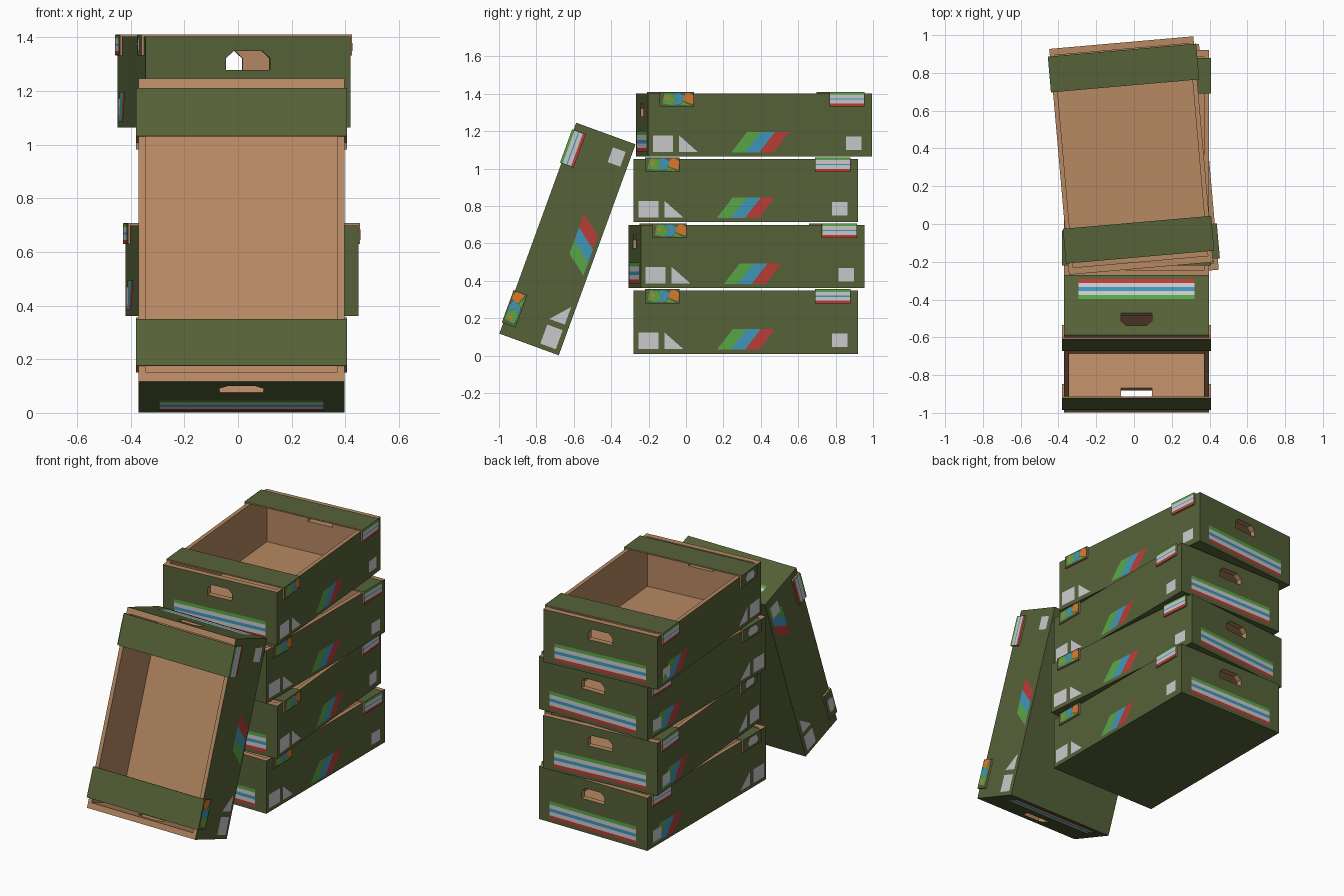
import bpy, bmesh, math
from mathutils import Matrix, Vector

if "Cube" in bpy.data.objects:
    bpy.data.objects.remove(bpy.data.objects["Cube"])


def srgb(r, g, b):
    lin = lambda c: c / 12.92 if c <= 0.04045 else ((c + 0.055) / 1.055) ** 2.4
    return (*[lin(v / 255) for v in (r, g, b)], 1)


PALETTE = [("olive_green", (86, 98, 56)), ("cardboard_brown", (182, 136, 98)),
           ("label_white", (202, 202, 206)), ("leaf_green", (88, 166, 70)),
           ("sky_blue", (64, 150, 186)), ("stripe_red", (186, 60, 54)),
           ("orange", (220, 120, 44))]
MATS = []
for name, rgb in PALETTE:
    m = bpy.data.materials.new(name)
    m.diffuse_color = srgb(*rgb)
    m.use_nodes = True
    m.node_tree.nodes["Principled BSDF"].inputs["Base Color"].default_value = m.diffuse_color
    MATS.append(m)
OLIVE, BROWN, WHITE, LEAF, BLUE, RED, ORANGE = range(7)

HW, HL, H = 0.383, 0.60, 0.338      # crate half width, half length, height


def finish(bm, name):
    me = bpy.data.meshes.new(name)
    bm.to_mesh(me)
    bm.free()
    for m in MATS:
        me.materials.append(m)
    return me


def add_object(name, me, matrix=None):
    ob = bpy.data.objects.new(name, me)
    bpy.context.collection.objects.link(ob)
    if matrix:
        ob.matrix_world = matrix
    return ob


def prism(bm, pts, y0, y1, mat):
    """Extrude an (x, z) outline along y."""
    f = bm.faces.new([bm.verts.new((x, y0, z)) for x, z in pts])
    ext = bmesh.ops.extrude_face_region(bm, geom=[f])
    vs = [v for v in ext["geom"] if isinstance(v, bmesh.types.BMVert)]
    bmesh.ops.translate(bm, verts=vs, vec=(0, y1 - y0, 0))
    bmesh.ops.recalc_face_normals(bm, faces=bm.faces)
    for face in bm.faces:
        face.material_index = mat


def rect(a0, b0, a1, b1):
    return [(a0, b0), (a1, b0), (a1, b1), (a0, b1)]


def solid(name, pts, y0, y1, mat):
    bm = bmesh.new()
    prism(bm, pts, y0, y1, mat)
    return add_object(name, finish(bm, name))


# Crate body: green outside, brown cavity and hand holes
body = solid("crate_body", rect(-HW, 0, HW, H), -HL, HL, OLIVE)
cavity = solid("cavity_cutter", rect(-HW + 0.025, 0.02, HW - 0.025, 0.5),
               -HL + 0.036, HL - 0.036, BROWN)
hole = solid("hand_hole_cutter",
             [(-0.082, 0.214), (0.082, 0.214), (0.082, 0.258), (0.054, 0.284),
              (-0.054, 0.284), (-0.082, 0.258)], -0.8, 0.8, BROWN)
for cutter in (cavity, hole):
    cutter.hide_render = True
    mod = body.modifiers.new("cut", 'BOOLEAN')
    mod.object, mod.operation, mod.solver = cutter, 'DIFFERENCE', 'EXACT'
deps = bpy.context.evaluated_depsgraph_get()
body_mesh = bpy.data.meshes.new_from_object(body.evaluated_get(deps))
for ob in (body, cavity, hole):
    bpy.data.objects.remove(ob)
for p in body_mesh.polygons:        # brown top rim
    if p.normal.z > 0.9:
        p.material_index = BROWN

# Cross bands folded over the sides, brown on the cut edges and inside
BW, FLAP, TOP = HW + 0.011, 0.268, H + 0.008


def band_mesh(name, y0, y1):
    bm = bmesh.new()
    i = HW + 0.001
    prism(bm, [(-BW, FLAP), (-i, FLAP), (-i, H), (i, H), (i, FLAP), (BW, FLAP),
               (BW, TOP), (-BW, TOP)], y0, y1, BROWN)
    for f in bm.faces:
        c = f.calc_center_median()
        if abs(c.x) > BW - 0.002 or c.z > TOP - 0.002:
            if abs(f.normal.y) < 0.5:
                f.material_index = OLIVE
    return finish(bm, name)


FRONT, BACK = (-0.54, -0.355), (0.37, 0.56)
front_band = band_mesh("front_band", *FRONT)
back_band = band_mesh("back_band", *BACK)

# Printed marks: flat faces just above the surface
dec = bmesh.new()


def mark(pts, mat, axis, pos):
    """Outline on the plane axis = pos, facing away from the centre."""
    co = [(pos, a, b) if axis == 0 else (a, pos, b) for a, b in pts]
    f = dec.faces.new([dec.verts.new(c) for c in co])
    f.normal_update()
    if f.normal[axis] * pos < 0:
        f.normal_flip()
    f.material_index = mat


EPS = 0.003
ROWS = [(0.0, 0.19, RED), (0.19, 0.41, WHITE), (0.41, 0.59, BLUE),
        (0.59, 0.81, WHITE), (0.81, 1.0, LEAF)]
FLAP_ROWS = [(0.0, 0.2, RED), (0.2, 0.47, WHITE), (0.47, 0.55, BLUE),
             (0.55, 0.82, WHITE), (0.82, 1.0, LEAF)]


def striped(a0, a1, b0, b1, rows, axis, pos):
    for t0, t1, mat in rows:
        mark(rect(a0, b0 + (b1 - b0) * t0, a1, b0 + (b1 - b0) * t1), mat, axis, pos)


for s in (-1, 1):
    striped(-0.307, 0.307, 0.024, 0.136, ROWS, 1, s * (HL + EPS))
    striped(BACK[0] + 0.003, BACK[1] - 0.003, FLAP + 0.001, TOP - 0.001, FLAP_ROWS,
            0, s * (BW + EPS))
    x = s * (HW + EPS)
    # white squares and triangle
    mark(rect(-0.575, 0.026, -0.467, 0.114), WHITE, 0, x)
    mark([(-0.435, 0.026), (-0.335, 0.026), (-0.435, 0.114)], WHITE, 0, x)
    mark(rect(0.46, 0.036, 0.544, 0.108), WHITE, 0, x)
    # three slanted stripes, green leading
    for k, mat in enumerate((LEAF, BLUE, RED)):
        a, b = -0.155 + k * 0.075, -0.08 + k * 0.075
        para = [(a, 0.022), (b, 0.022), (b + 0.085, 0.132), (a + 0.085, 0.132)]
        if s < 0:
            para = [(0.405 - y, z) for y, z in para]
        mark(para, mat, 0, x)

# Fruit picture on the right front flap, white badge on the left one
fx = BW + EPS
mark([(-0.525, 0.285), (-0.48, 0.276), (-0.45, 0.30), (-0.47, 0.336), (-0.515, 0.338)], LEAF, 0, fx)
mark([(-0.478, 0.276), (-0.43, 0.28), (-0.405, 0.325), (-0.44, 0.34), (-0.468, 0.336), (-0.448, 0.30)], BLUE, 0, fx)
mark([(-0.415, 0.30), (-0.36, 0.28), (-0.358, 0.325), (-0.38, 0.341), (-0.402, 0.338)], ORANGE, 0, fx)
mark([(-0.428, 0.276), (-0.375, 0.274), (-0.418, 0.296)], LEAF, 0, fx)
mark([(-0.515, 0.309), (-0.495, 0.299), (-0.485, 0.312), (-0.497, 0.325)], ORANGE, 0, fx + 0.001)
mark([(-0.49, 0.285), (-0.41, 0.285), (-0.40, 0.31), (-0.42, 0.335), (-0.48, 0.335), (-0.50, 0.31)], WHITE, 0, -fx)
marks = finish(dec, "printed_marks")

# Four stacked crates (two slightly turned) and one leaning on its end
turn = math.radians(5)
PLACES = [("bottom_crate", (0.013, 0.32, 0.010), (0, 0, 0)),
          ("second_crate", (0.015, 0.3225, 0.361), (0, 0, turn)),
          ("third_crate", (0.013, 0.32, 0.714), (0, 0, 0)),
          ("top_crate", (-0.015, 0.3625, 1.064), (0, 0, turn)),
          ("leaning_crate", (0.013, -0.475, 0.566), (math.radians(70), 0, 0))]
for name, loc, rot in PLACES:
    mat = Matrix.Translation(loc) @ Matrix.Rotation(rot[2], 4, 'Z') @ Matrix.Rotation(rot[0], 4, 'X')
    for part, me in (("body", body_mesh), ("front_band", front_band),
                     ("back_band", back_band), ("printed_marks", marks)):
        add_object(f"{name}_{part}", me, mat)
